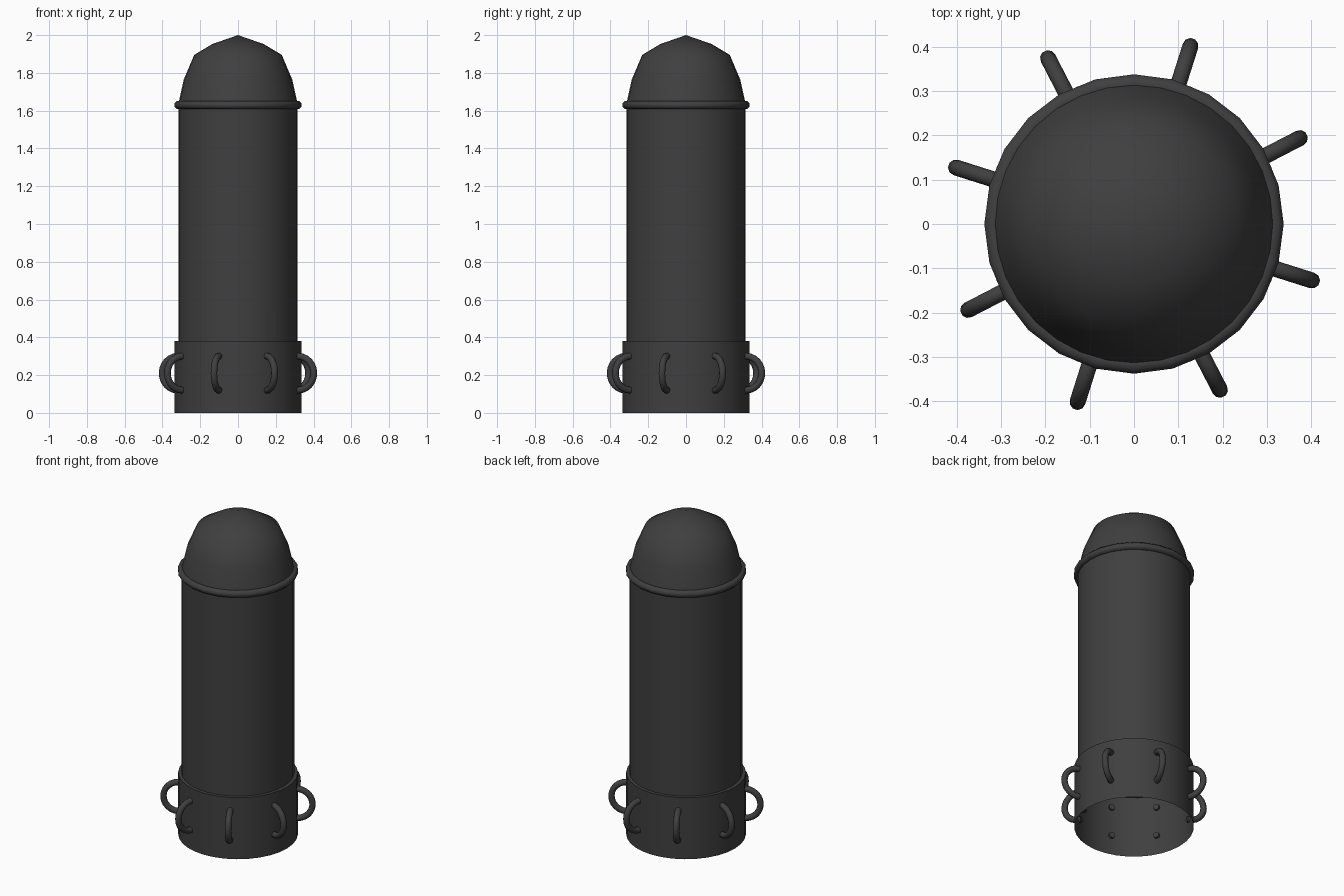
import bpy, bmesh, math
from mathutils import Matrix, Vector

cube = bpy.data.objects.get("Cube")
if cube:
    bpy.data.objects.remove(cube)

mat = bpy.data.materials.new("dark_grey")
mat.use_nodes = True
colour = (0.05, 0.05, 0.05, 1)
mat.diffuse_color = colour
mat.node_tree.nodes["Principled BSDF"].inputs["Base Color"].default_value = colour

SIDES = 32


def finish(name, bm, angle=40):
    mesh = bpy.data.meshes.new(name)
    bm.to_mesh(mesh)
    bm.free()
    mesh.materials.append(mat)
    ob = bpy.data.objects.new(name, mesh)
    bpy.context.collection.objects.link(ob)
    bpy.ops.object.select_all(action='DESELECT')
    ob.select_set(True)
    bpy.context.view_layer.objects.active = ob
    bpy.ops.object.shade_smooth_by_angle(angle=math.radians(angle))
    return ob


def lathe(name, profile, sides=SIDES, closed=False, angle=40):
    """Spin a radius/height profile around the z axis."""
    bm = bmesh.new()
    verts = [bm.verts.new((r, 0, z)) for r, z in profile]
    edges = [bm.edges.new(pair) for pair in zip(verts, verts[1:])]
    if closed:
        edges.append(bm.edges.new((verts[-1], verts[0])))
    bmesh.ops.spin(bm, geom=verts + edges, cent=(0, 0, 0), axis=(0, 0, 1),
                   angle=math.tau, steps=sides, use_merge=True)
    bmesh.ops.remove_doubles(bm, verts=bm.verts, dist=0.0005)
    bmesh.ops.recalc_face_normals(bm, faces=bm.faces)
    return finish(name, bm, angle)


# Hollow body, open at the bottom
lathe("base_band", [(0.335, 0), (0.335, 0.38), (0.315, 0.38)])
lathe("body_tube", [(0.315, 0.38), (0.315, 1.65)])
lathe("dome_cap", [(0.315, 1.64), (0.287, 1.765), (0.232, 1.895),
                   (0.135, 1.953), (0, 2.0)], angle=80)

# Rounded ring below the dome
ring = [(0.317 + 0.022 * math.cos(a), 1.63 + 0.022 * math.sin(a))
        for a in (math.tau * (i + 0.5) / 8 for i in range(8))]
lathe("collar_ring", ring, sides=24, closed=True, angle=60)


# Half-round handles on the base band
def handle(name, turn):
    bm = bmesh.new()
    path = [Vector((0.32, 0, 0.12))]
    for i in range(13):
        a = math.pi * (i / 12 - 0.5)
        path.append(Vector((0.333 + 0.088 * math.cos(a), 0, 0.21 + 0.09 * math.sin(a))))
    path.append(Vector((0.32, 0, 0.30)))
    rings = []
    for i, p in enumerate(path):
        t = (path[min(i + 1, len(path) - 1)] - path[max(i - 1, 0)]).normalized()
        side = Vector((0, 1, 0))
        out = t.cross(side)
        rings.append([bm.verts.new(p + 0.018 * (side * math.cos(b) + out * math.sin(b)))
                      for b in (math.tau * k / 10 for k in range(10))])
    for lower, upper in zip(rings, rings[1:]):
        for k in range(10):
            n = (k + 1) % 10
            bm.faces.new((lower[k], lower[n], upper[n], upper[k]))
    bm.faces.new(rings[0])
    bm.faces.new(rings[-1])
    bmesh.ops.recalc_face_normals(bm, faces=bm.faces)
    bmesh.ops.rotate(bm, verts=bm.verts, matrix=Matrix.Rotation(turn, 3, 'Z'))
    finish(name, bm, 50)


for n in range(8):
    handle(f"handle_{n + 1}", math.radians(27.4 + 45 * n))

# Narrow rail on the inner wall
bm = bmesh.new()
bmesh.ops.create_cube(bm, size=1)
bmesh.ops.scale(bm, vec=(0.03, 0.05, 0.4), verts=bm.verts)
bmesh.ops.translate(bm, vec=(0.298, 0, 0.35), verts=bm.verts)
bmesh.ops.rotate(bm, verts=bm.verts, matrix=Matrix.Rotation(math.radians(-56), 3, 'Z'))
finish("inner_rail", bm)
